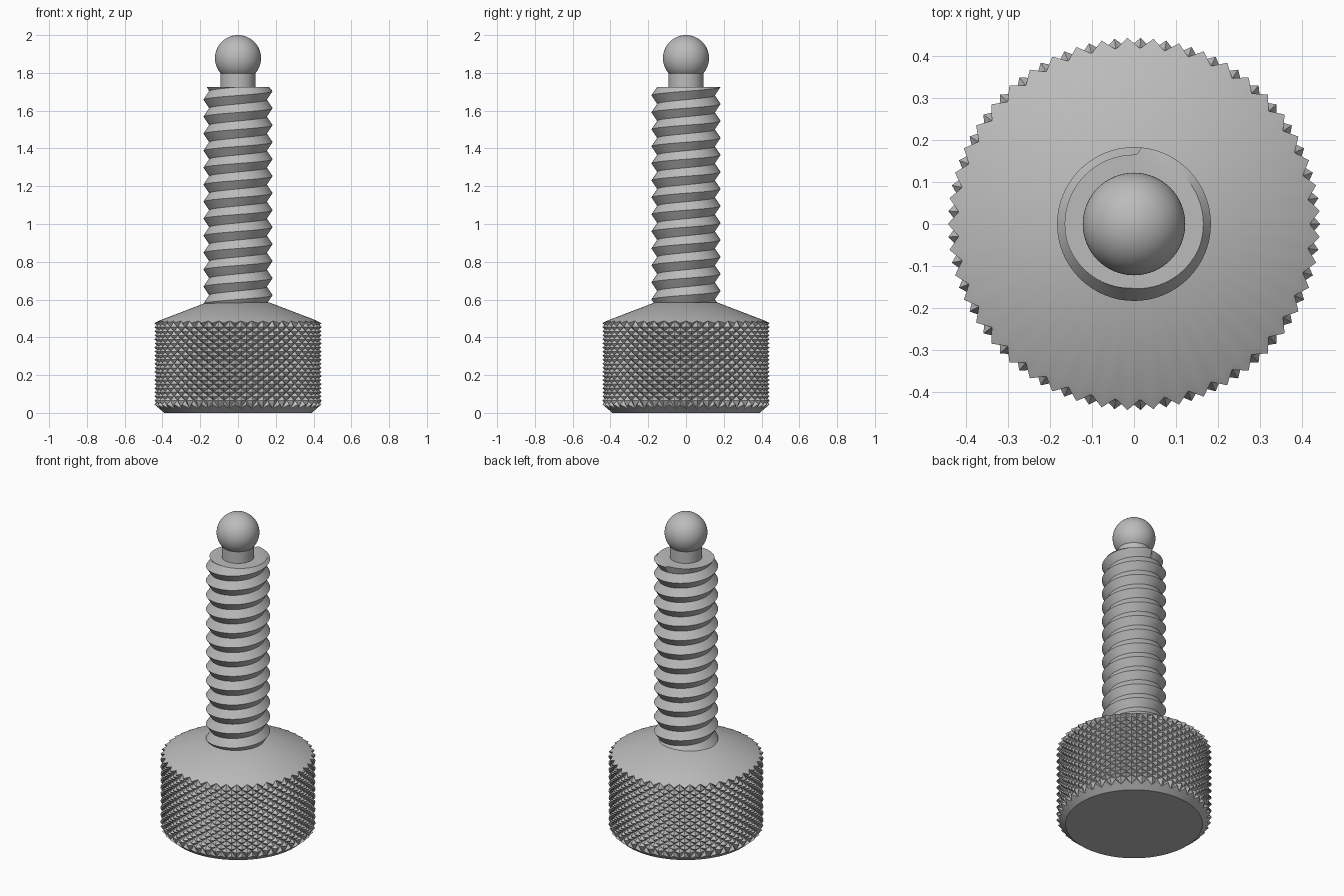
import bpy, bmesh, math
from math import cos, sin, pi

cube = bpy.data.objects.get("Cube")
if cube:
    bpy.data.objects.remove(cube, do_unlink=True)

steel = bpy.data.materials.new("grey_steel")
steel.use_nodes = True
GREY = (0.5, 0.5, 0.5, 1)
steel.diffuse_color = GREY
steel.node_tree.nodes["Principled BSDF"].inputs["Base Color"].default_value = GREY


def finish(bm, name):
    """Turn a bmesh into a shaded object with the steel material."""
    bmesh.ops.recalc_face_normals(bm, faces=bm.faces)
    mesh = bpy.data.meshes.new(name)
    bm.to_mesh(mesh)
    bm.free()
    mesh.materials.append(steel)
    ob = bpy.data.objects.new(name, mesh)
    bpy.context.collection.objects.link(ob)
    bpy.ops.object.select_all(action='DESELECT')
    ob.select_set(True)
    bpy.context.view_layer.objects.active = ob
    bpy.ops.object.shade_smooth_by_angle(angle=math.radians(30))
    return ob


def polar(bm, r, angle, z):
    return bm.verts.new((r * cos(angle), r * sin(angle), z))


# Knurled head: grid of pyramids, peaks and groove crossings alternating
COLS, ROWS = 90, 20
PEAK, GROOVE = 0.443, 0.418
Z_LOW, Z_HIGH = 0.045, 0.475


def ring(bm, r, z):
    return [polar(bm, r, 2 * pi * i / COLS, z) for i in range(COLS)]


def knurl_ring(bm, j):
    verts = []
    for i in range(COLS):
        peak = (i + j) % 2 == 1
        z = Z_LOW + (Z_HIGH - Z_LOW) * j / ROWS
        if not peak and j == 0:        # grooves run out onto the chamfers
            z -= 0.021
        if not peak and j == ROWS:
            z += 0.012
        verts.append(polar(bm, PEAK if peak else GROOVE, 2 * pi * i / COLS, z))
    return verts


bm = bmesh.new()
rings = [ring(bm, 0.39, 0)]
rings += [knurl_ring(bm, j) for j in range(ROWS + 1)]
rings += [ring(bm, 0.413, 0.49), ring(bm, 0.165, 0.585)]
for k in range(len(rings) - 1):
    low, high = rings[k], rings[k + 1]
    for i in range(COLS):
        n = (i + 1) % COLS
        a, b, c, d = low[i], low[n], high[n], high[i]
        if k == len(rings) - 2:
            bm.faces.new((a, b, c, d))
        elif (i + k - 1) % 2 == 0:     # split along the groove line
            bm.faces.new((a, b, c))
            bm.faces.new((a, c, d))
        else:
            bm.faces.new((a, b, d))
            bm.faces.new((b, c, d))
bm.faces.new(rings[0])
bm.faces.new(rings[-1])
finish(bm, "knurled_head")

# Threaded shank: one continuous V-shaped helix, trimmed flat at the top
STEPS, TURNS, PITCH = 64, 16, 0.09
CREST, ROOT, START, TOP = 0.183, 0.153, 0.443, 1.725
bm = bmesh.new()
crest, root = [], []
for n in range(STEPS * TURNS + 1):
    angle = 2 * pi * n / STEPS
    z = START + PITCH * n / STEPS
    crest.append(polar(bm, CREST, angle, z))
    root.append(polar(bm, ROOT, angle, z + PITCH / 2))
for n in range(STEPS * TURNS):
    bm.faces.new((crest[n], crest[n + 1], root[n + 1], root[n]))
    m = n + STEPS
    if m < STEPS * TURNS:
        bm.faces.new((root[n], root[n + 1], crest[m + 1], crest[m]))
bmesh.ops.bisect_plane(bm, geom=bm.verts[:] + bm.edges[:] + bm.faces[:],
                       plane_co=(0, 0, TOP), plane_no=(0, 0, 1), clear_outer=True)
rim = [e for e in bm.edges if all(abs(v.co.z - TOP) < 1e-4 for v in e.verts)]
for v in {v for e in rim for v in e.verts}:
    r = math.hypot(v.co.x, v.co.y)
    scale = min(r, 0.165) / r
    v.co.x *= scale
    v.co.y *= scale
bmesh.ops.holes_fill(bm, edges=rim, sides=0)
finish(bm, "threaded_shank")

# Neck between the shank and the ball
bm = bmesh.new()
bmesh.ops.create_cone(bm, cap_ends=True, segments=64, radius1=0.092, radius2=0.092, depth=0.14)
bmesh.ops.translate(bm, verts=bm.verts, vec=(0, 0, 1.77))
finish(bm, "ball_neck")

# Ball tip
bm = bmesh.new()
bmesh.ops.create_uvsphere(bm, u_segments=64, v_segments=32, radius=0.122)
bmesh.ops.translate(bm, verts=bm.verts, vec=(0, 0, 1.878))
finish(bm, "ball_tip")
